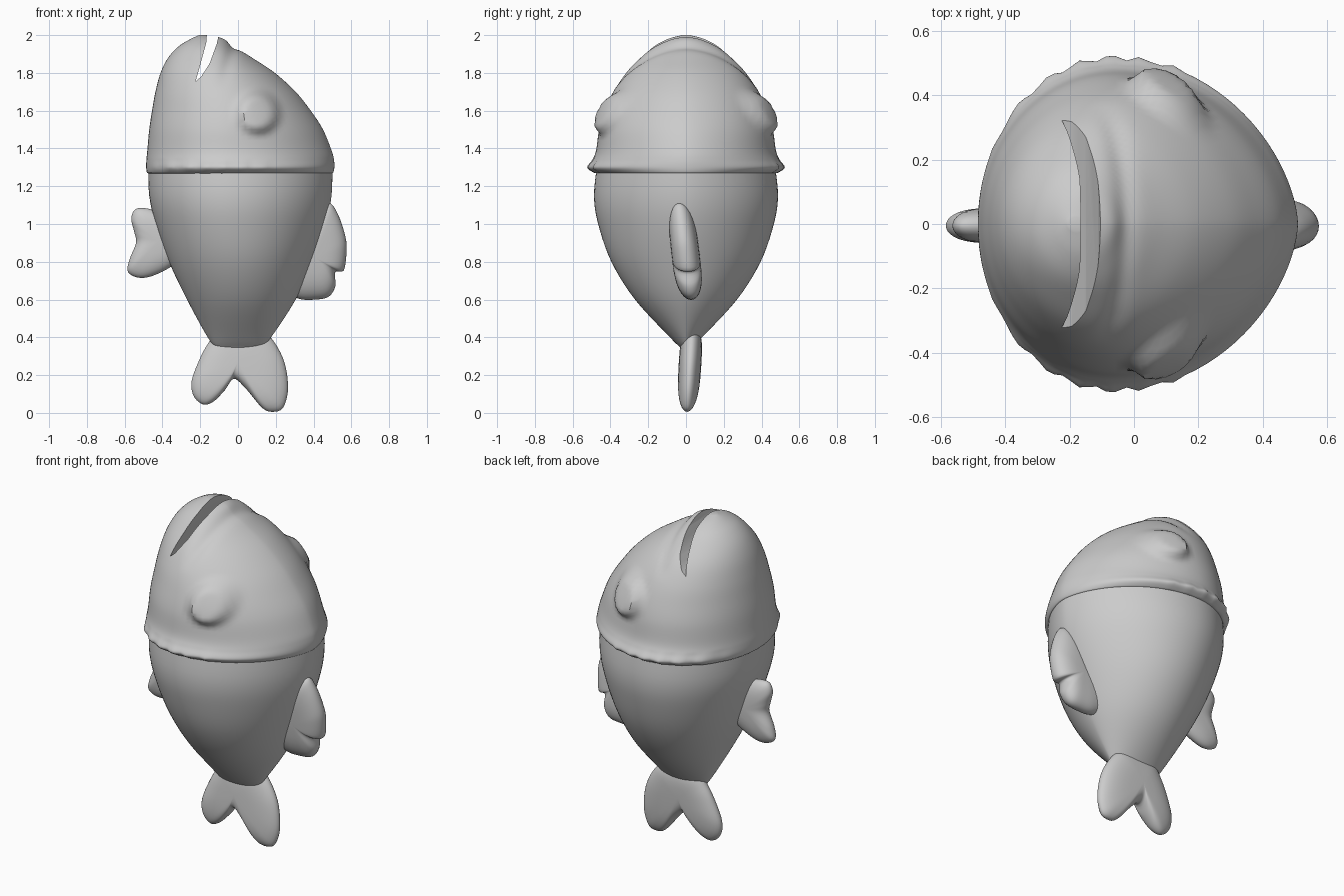
import bpy, bmesh, math
from mathutils import Vector

if "Cube" in bpy.data.objects:
    bpy.data.objects.remove(bpy.data.objects["Cube"])

grey = bpy.data.materials.new("plain grey")
grey.diffuse_color = (0.6, 0.6, 0.6, 1)
grey.use_nodes = True
grey.node_tree.nodes["Principled BSDF"].inputs["Base Color"].default_value = grey.diffuse_color


def spline(pts, n, closed=False):
    """Catmull-Rom samples through points of any dimension."""
    out, m = [], len(pts)
    for i in range(m if closed else m - 1):
        idx = [i - 1, i, i + 1, i + 2]
        idx = [k % m if closed else min(max(k, 0), m - 1) for k in idx]
        p0, p1, p2, p3 = (Vector(pts[k]) for k in idx)
        for s in range(n):
            t = s / n
            out.append(0.5 * (2 * p1 + (p2 - p0) * t + (2 * p0 - 5 * p1 + 4 * p2 - p3) * t * t
                              + (3 * p1 - p0 - 3 * p2 + p3) * t ** 3))
    if not closed:
        out.append(Vector(pts[-1]))
    return out


def skin(name, rings):
    """Close a stack of equal rings into a smooth object."""
    bm = bmesh.new()
    loops = [[bm.verts.new(p) for p in r] for r in rings]
    n = len(loops[0])
    for a, b in zip(loops, loops[1:]):
        for i in range(n):
            bm.faces.new((a[i], a[(i + 1) % n], b[(i + 1) % n], b[i]))
    bm.faces.new(loops[0])
    bm.faces.new(loops[-1])
    bmesh.ops.recalc_face_normals(bm, faces=bm.faces)
    mesh = bpy.data.meshes.new(name)
    bm.to_mesh(mesh)
    bm.free()
    mesh.materials.append(grey)
    ob = bpy.data.objects.new(name, mesh)
    bpy.context.collection.objects.link(ob)
    return ob


def smooth(ob, angle=40):
    bpy.ops.object.select_all(action='DESELECT')
    ob.select_set(True)
    bpy.context.view_layer.objects.active = ob
    bpy.ops.object.shade_smooth_by_angle(angle=math.radians(angle))


def cross_section(row, n=96):
    """Egg-shaped ring: round belly on the left, narrower back on the right."""
    z, xl, xr, w, xc = row
    ring = []
    for i in range(n):
        a = 2 * math.pi * i / n
        c, s = math.cos(a), math.sin(a)
        power = 1.2 if c > 0 else 1.0
        ring.append(Vector((xc + c * ((xr - xc) if c > 0 else (xc - xl)),
                            math.copysign(abs(s) ** power, s) * w, z)))
    return ring


# lower body: z, left x, right x, half depth, x of the widest point
body_rows = [(0.32, -0.05, 0.06, 0.012, 0.0), (0.345, -0.11, 0.12, 0.03, 0.0),
             (0.40, -0.16, 0.175, 0.085, 0.0), (0.6, -0.27, 0.305, 0.27, 0.0),
             (0.8, -0.365, 0.395, 0.395, -0.01), (1.0, -0.435, 0.465, 0.465, -0.03),
             (1.15, -0.47, 0.495, 0.487, -0.04), (1.32, -0.475, 0.50, 0.47, -0.05)]
smooth(skin("lower_body", [cross_section(r) for r in spline(body_rows, 5)]))

# head with a flared gill rim at its lower edge
head_rows = [(1.268, -0.475, 0.495, 0.47, -0.06), (1.274, -0.483, 0.505, 0.49, -0.06),
             (1.30, -0.486, 0.51, 0.518, -0.06), (1.34, -0.485, 0.508, 0.495, -0.06),
             (1.39, -0.48, 0.495, 0.476, -0.06), (1.5, -0.47, 0.45, 0.46, -0.06),
             (1.6, -0.455, 0.385, 0.43, -0.06), (1.7, -0.437, 0.305, 0.385, -0.08),
             (1.8, -0.41, 0.195, 0.318, -0.11), (1.88, -0.37, 0.075, 0.24, -0.14),
             (1.94, -0.315, -0.02, 0.17, -0.16), (1.98, -0.25, -0.075, 0.095, -0.17),
             (2.0, -0.205, -0.15, 0.02, -0.18)]


def shape_head(p):
    x, y, z = p
    side = math.copysign(1, y)
    # ripples along the gill rim
    rim = max(0, 1 - abs(z - 1.30) / 0.05)
    if abs(y) > 0.2 and x < 0.15:
        p.y += side * rim * 0.008 * math.sin(x * 65)
    # raised eyes with a flattened pupil area
    if abs(y) > 0.2:
        r = math.hypot(x - 0.105, z - 1.59)
        t = min(max((0.135 - r) / 0.065, 0), 1)
        p.y += side * 0.05 * t * t * (3 - 2 * t)
    # shallow groove behind the upper lip
    d = x - (-0.22 + 0.3 * (z - 1.76))
    g = math.exp(-((d - 0.14) / 0.035) ** 2) * min(max((z - 1.72) / 0.1, 0), 1)
    centre = Vector((-0.1, 0, 1.4))
    return centre + (p - centre) * (1 - 0.022 * g)


head = skin("head", [[shape_head(p) for p in cross_section(r)] for r in spline(head_rows, 6)])

# open mouth: wedge cut right across the top
wedge = [(-0.225, 1.755), (-0.195, 1.86), (-0.168, 1.96), (-0.16, 2.06),
         (-0.09, 2.06), (-0.112, 1.955), (-0.15, 1.85), (-0.195, 1.78)]
cutter = skin("mouth_cutter", [[Vector((x, y, z)) for x, z in wedge] for y in (-0.7, 0.7)])
cutter.hide_render = True
mod = head.modifiers.new("mouth", 'BOOLEAN')
mod.operation, mod.object, mod.solver = 'DIFFERENCE', cutter, 'EXACT'
bpy.context.view_layer.objects.active = head
bpy.ops.object.modifier_apply(modifier="mouth")
bpy.data.objects.remove(cutter)
smooth(head)


def pillow(name, outline, centre, thick, y_mid, lean=0.0, n=5):
    """Puffed fin: the outline shrinks towards its centre on both faces."""
    c = Vector(centre)
    edge = spline(outline, n, closed=True)
    rings = []
    steps = 9
    for k in range(-steps, steps + 1):
        a = 0.5 * math.pi * k / steps * 0.985
        s, h = math.cos(a) ** 0.65, math.sin(a)
        ring = []
        for e in edge:
            q = c + (e - c) * s
            ring.append(Vector((q.x, y_mid + h * thick + lean * (c.y - q.y), q.y)))
        rings.append(ring)
    smooth(skin(name, rings), 60)


# forked tail
pillow("tail", [(0.0, 0.46), (0.12, 0.44), (0.185, 0.385), (0.245, 0.27), (0.265, 0.13),
                (0.24, 0.03), (0.19, 0.006), (0.13, 0.025), (0.04, 0.13), (-0.022, 0.18),
                (-0.07, 0.12), (-0.13, 0.06), (-0.185, 0.045), (-0.235, 0.09),
                (-0.245, 0.17), (-0.205, 0.28), (-0.16, 0.365), (-0.1, 0.44)],
       (0.0, 0.27), 0.06, 0.022, -0.06)

# belly fin
pillow("belly_fin", [(-0.4, 1.05), (-0.47, 1.08), (-0.54, 1.08), (-0.565, 1.03), (-0.55, 0.96),
                     (-0.54, 0.9), (-0.575, 0.81), (-0.582, 0.745), (-0.52, 0.715),
                     (-0.44, 0.73), (-0.34, 0.785), (-0.25, 0.88), (-0.3, 1.0)],
       (-0.42, 0.91), 0.055, -0.005)

# back fin with a notched trailing edge
pillow("back_fin", [(0.485, 1.11), (0.53, 1.05), (0.567, 0.94), (0.575, 0.86), (0.56, 0.755),
                    (0.515, 0.745), (0.515, 0.67), (0.48, 0.615), (0.41, 0.6), (0.32, 0.605),
                    (0.24, 0.66), (0.27, 0.8), (0.36, 0.95), (0.43, 1.06)],
       (0.41, 0.82), 0.075, 0.0, 0.12)
